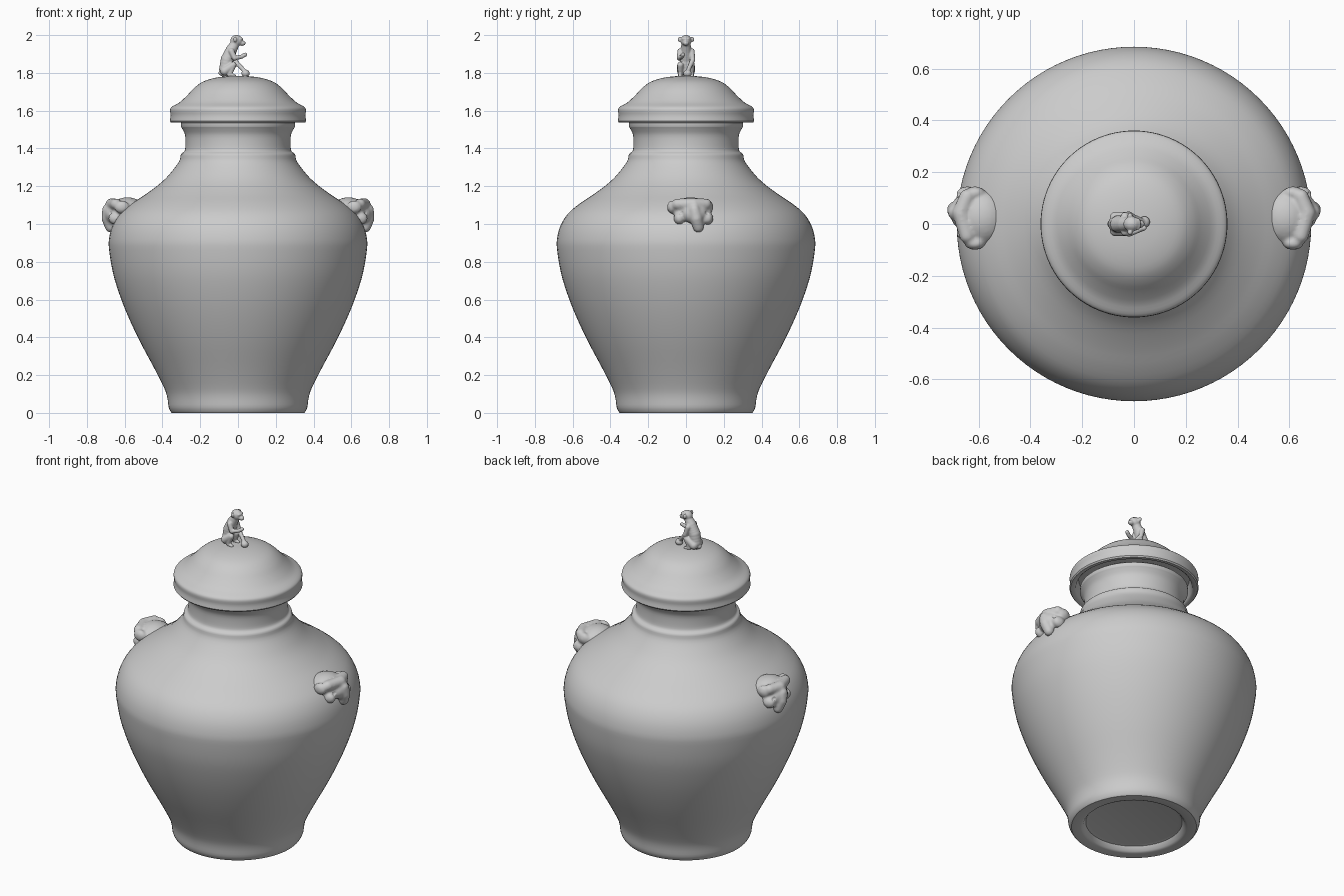
import bpy, bmesh
from math import cos, sin, tau
from mathutils import Vector, Matrix

if "Cube" in bpy.data.objects:
    bpy.data.objects.remove(bpy.data.objects["Cube"])


def new_object(name, bm, angle=0.7):
    mesh = bpy.data.meshes.new(name)
    bm.normal_update()
    bm.to_mesh(mesh)
    bm.free()
    ob = bpy.data.objects.new(name, mesh)
    bpy.context.collection.objects.link(ob)
    bpy.ops.object.select_all(action='DESELECT')
    ob.select_set(True)
    bpy.context.view_layer.objects.active = ob
    bpy.ops.object.shade_smooth_by_angle(angle=angle)
    return ob


def smooth_profile(pts, steps=3):
    """Round a coarse profile with a Catmull-Rom curve."""
    p = [Vector(q) for q in pts]
    p = [p[0]] + p + [p[-1]]
    out = []
    for a, b, c, d in zip(p, p[1:], p[2:], p[3:]):
        for i in range(steps):
            t = i / steps
            out.append(0.5 * (2*b + (c - a)*t + (2*a - 5*b + 4*c - d)*t*t
                              + (3*b - a - 3*c + d)*t**3))
    return out + [p[-1]]


def lathe(name, rows, seg=96):
    """Revolve (radius, z) rows around z, capping both ends."""
    bm = bmesh.new()
    rings = [[bm.verts.new((r*cos(tau*i/seg), r*sin(tau*i/seg), z))
              for i in range(seg)] for r, z in rows]
    for a, b in zip(rings, rings[1:]):
        for i in range(seg):
            j = (i + 1) % seg
            bm.faces.new((a[i], a[j], b[j], b[i]))
    bm.faces.new(rings[0][::-1])
    bm.faces.new(rings[-1])
    return new_object(name, bm)


def blob(bm, loc, size):
    m = Matrix.Translation(loc) @ Matrix.Diagonal((*size, 1))
    bmesh.ops.create_icosphere(bm, subdivisions=3, radius=1, matrix=m)


def limb(bm, joints):
    """Chain of overlapping balls through (x, y, z, radius) joints."""
    for a, b in zip(joints, joints[1:]):
        a, b = Vector(a), Vector(b)
        n = max(2, int((b - a).length / (0.4 * min(a[3], b[3]))))
        for i in range(n + 1):
            x, y, z, r = a.lerp(b, i / n)
            blob(bm, (x, y, z), (r, r, r))


def fuse(ob, voxel, rounds):
    m = ob.modifiers.new("fuse", 'REMESH')
    m.mode, m.voxel_size, m.use_smooth_shade = 'VOXEL', voxel, True
    s = ob.modifiers.new("soften", 'SMOOTH')
    s.factor, s.iterations = 0.5, rounds


# Jar body: recessed foot, swelling shoulder, stepped neck and rim
foot = [(0.25, 0.035), (0.27, 0.03), (0.285, 0.006), (0.30, 0.0), (0.35, 0.0)]
side = smooth_profile([
    (0.355, 0.005), (0.367, 0.03), (0.374, 0.08), (0.39, 0.13), (0.44, 0.23),
    (0.515, 0.37), (0.577, 0.50), (0.625, 0.62), (0.662, 0.74), (0.682, 0.86),
    (0.683, 0.92), (0.665, 0.99), (0.625, 1.055), (0.56, 1.11), (0.485, 1.16),
    (0.40, 1.225), (0.345, 1.285), (0.31, 1.335), (0.302, 1.37),
    (0.283, 1.385), (0.278, 1.42), (0.28, 1.47), (0.293, 1.50), (0.302, 1.515)])
rim = [(0.302, 1.535), (0.29, 1.545), (0.26, 1.55)]
lathe("jar_body", foot + [tuple(p) for p in side] + rim)

# Lid: hollow under the lip, upright edge, domed top
under = [(0.25, 1.60), (0.31, 1.60), (0.325, 1.545), (0.335, 1.537), (0.355, 1.537)]
dome = smooth_profile([
    (0.361, 1.545), (0.357, 1.575), (0.36, 1.605), (0.348, 1.622),
    (0.308, 1.645), (0.265, 1.685), (0.23, 1.722), (0.185, 1.754),
    (0.12, 1.774), (0.05, 1.783), (0.005, 1.784)])
lathe("lid", under + [tuple(p) for p in dome])

# Beast heads on the shoulder, mirrored left and right
for side_name, s in (("right", 1), ("left", -1)):
    bm = bmesh.new()
    blob(bm, (s*0.585, 0.025, 1.07), (0.095, 0.105, 0.072))       # skull
    blob(bm, (s*0.655, 0.045, 1.055), (0.055, 0.07, 0.055))       # face
    limb(bm, [(s*0.69, 0.045, 1.075, 0.03), (s*0.69, 0.055, 1.03, 0.033),
              (s*0.675, 0.065, 0.985, 0.03)])                     # snout
    for y in (-0.035, 0.115):
        limb(bm, [(s*0.645, y - 0.01, 1.105, 0.03),
                  (s*0.67, 0.042, 1.105, 0.032)])                 # brow
        blob(bm, (s*0.645, y, 1.03), (0.042, 0.03, 0.035))        # cheek
    for y in (-0.075, 0.12):
        blob(bm, (s*0.615, y, 1.09), (0.04, 0.025, 0.035))        # ear
    head = new_object(f"{side_name}_beast_head", bm)
    fuse(head, 0.008, 4)

    bm = bmesh.new()
    for y in (-0.03, 0.118):
        blob(bm, (s*0.69, y, 1.062), (0.022, 0.018, 0.018))
    cutter = new_object(f"{side_name}_eye_cutter", bm)
    cutter.hide_render = True
    cutter.hide_set(True)
    cut = head.modifiers.new("eye_sockets", 'BOOLEAN')
    cut.operation, cut.object, cut.solver = 'DIFFERENCE', cutter, 'EXACT'

# Seated monkey finial facing +x
bm = bmesh.new()
limb(bm, [(-0.066, 0, 1.82, 0.034), (-0.058, 0, 1.87, 0.034),
          (-0.036, 0, 1.92, 0.03), (-0.015, 0, 1.955, 0.024)])    # torso, neck
blob(bm, (-0.008, 0, 1.97), (0.033, 0.029, 0.031))                # head
blob(bm, (0.021, 0, 1.957), (0.02, 0.016, 0.014))                 # muzzle
blob(bm, (0.013, 0, 1.98), (0.014, 0.024, 0.009))                 # brow
for y in (-1, 1):
    blob(bm, (-0.015, y*0.032, 1.977), (0.01, 0.012, 0.014))      # ear
    limb(bm, [(-0.07, y*0.024, 1.81, 0.024), (-0.025, y*0.03, 1.842, 0.017),
              (-0.045, y*0.03, 1.79, 0.012), (-0.02, y*0.032, 1.784, 0.01)])  # leg
limb(bm, [(-0.035, -0.03, 1.915, 0.016), (-0.018, -0.036, 1.878, 0.013),
          (0.02, -0.022, 1.886, 0.011), (0.038, -0.015, 1.897, 0.011)])  # raised arm
limb(bm, [(-0.035, 0.03, 1.915, 0.016), (-0.02, 0.036, 1.868, 0.013),
          (0.0, 0.025, 1.845, 0.012), (0.035, 0.01, 1.81, 0.011)])       # lowered arm
blob(bm, (0.04, 0.008, 1.797), (0.022, 0.022, 0.02))              # held fruit
limb(bm, [(-0.09, 0, 1.80, 0.014), (-0.06, 0, 1.785, 0.014)])     # tail stub
monkey = new_object("monkey_finial", bm)
fuse(monkey, 0.004, 2)
